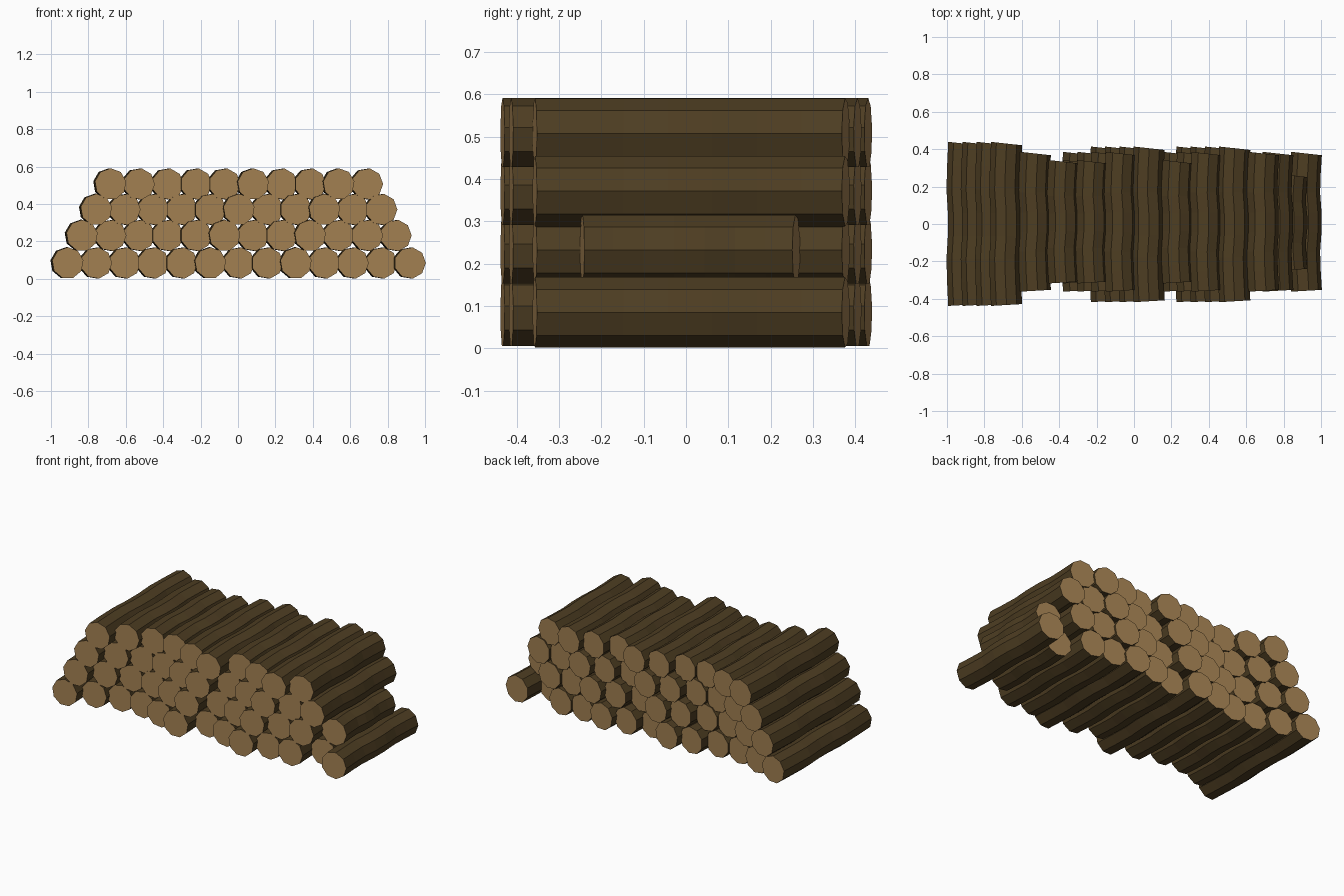
import bpy, bmesh
from math import sin, cos, pi, tau

if "Cube" in bpy.data.objects:
    bpy.data.objects.remove(bpy.data.objects["Cube"])


def material(name, rgb):
    m = bpy.data.materials.new(name)
    m.diffuse_color = (*rgb, 1)
    m.use_nodes = True
    m.node_tree.nodes["Principled BSDF"].inputs["Base Color"].default_value = m.diffuse_color
    return m


bark = material("bark", (0.075, 0.047, 0.016))
cut_wood = material("cut_wood", (0.37, 0.22, 0.085))

SIDES, RADIUS, RINGS = 9, 0.0845, 8
PITCH = 0.1525

# Log kinds: front end y, back end y, roll about its axis
KINDS = {
    "A": (-0.433, 0.43, pi / 2),
    "B": (-0.357, 0.377, 0.0),
    "C": (-0.245, 0.26, 0.0),
    "D": (-0.313, 0.333, 0.0),
    "E": (-0.413, 0.405, pi / 2),
}
ORDER = "ABDDBEDBEBBCB"


def log(name, x, z, kind):
    front, back, roll = KINDS[kind]
    bm = bmesh.new()
    rings = []
    for i in range(RINGS):
        t = i / (RINGS - 1)
        sway = 0.005 * cos(t * 2 * tau)
        # end cuts lean slightly, left side longer
        lean = {0: 0.06, RINGS - 1: -0.11}.get(i, 0)
        ring = []
        for k in range(SIDES):
            a = roll + tau * k / SIDES
            dx, dz = RADIUS * cos(a), RADIUS * sin(a)
            ring.append(bm.verts.new((dx + sway, front + (back - front) * t + lean * dx, dz)))
        rings.append(ring)
    # bark
    for r0, r1 in zip(rings, rings[1:]):
        for k in range(SIDES):
            n = (k + 1) % SIDES
            bm.faces.new((r0[k], r0[n], r1[n], r1[k]))
    # sawn ends
    for ring in (rings[0], rings[-1]):
        bm.faces.new(ring).material_index = 1
    bmesh.ops.recalc_face_normals(bm, faces=bm.faces)
    me = bpy.data.meshes.new(name)
    bm.to_mesh(me)
    bm.free()
    me.materials.append(bark)
    me.materials.append(cut_wood)
    ob = bpy.data.objects.new(name, me)
    ob.location = (x, 0, z)
    bpy.context.collection.objects.link(ob)


# Four stacked rows, each one log shorter than the row below
for row, z in enumerate((0.085, 0.232, 0.371, 0.507)):
    count = 13 - row
    for i in range(count):
        log(f"log_row{row + 1}_{i + 1}", (i - (count - 1) / 2) * PITCH, z, ORDER[i])
